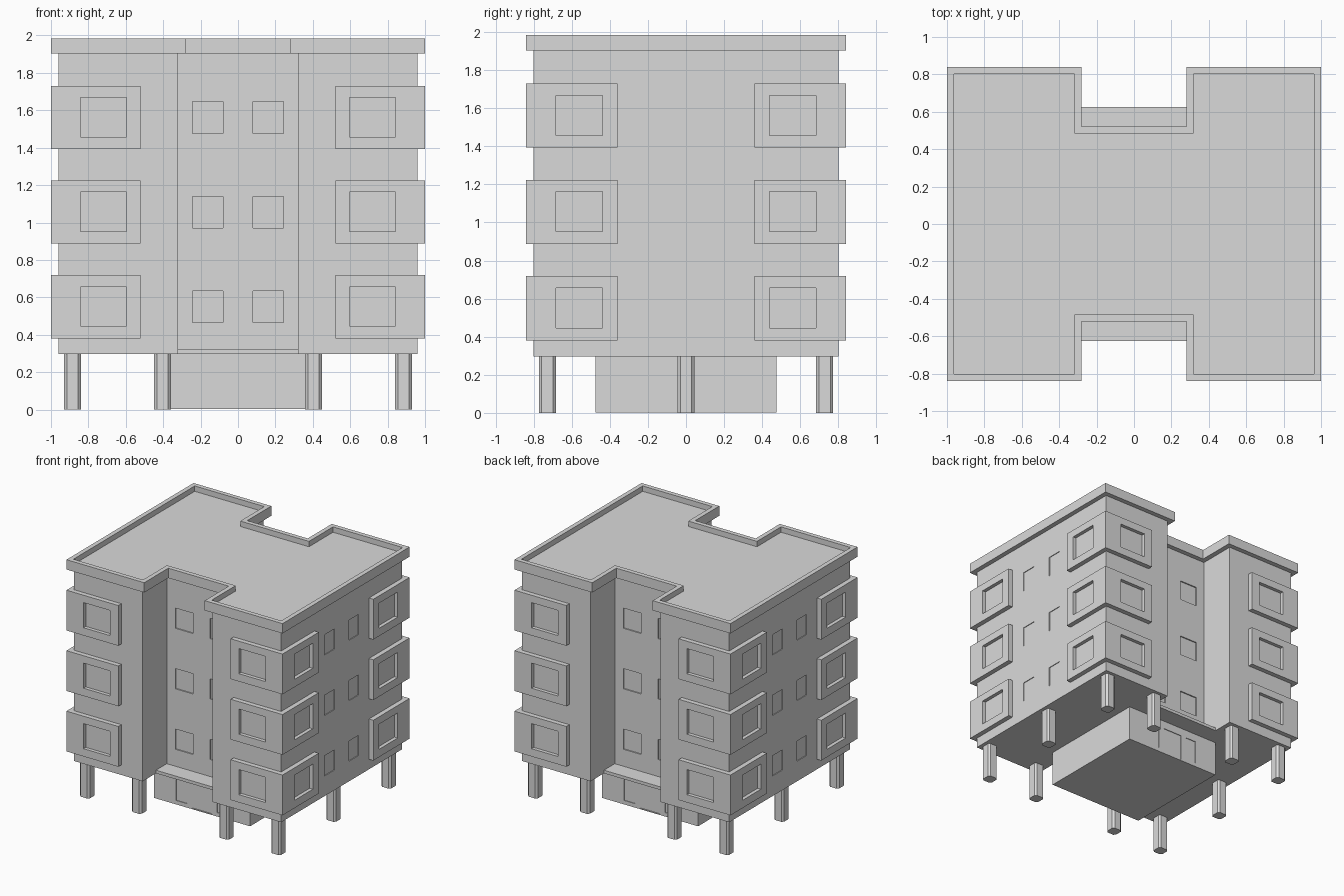
import bpy
import bmesh
from mathutils import Vector

if "Cube" in bpy.data.objects:
    bpy.data.objects.remove(bpy.data.objects["Cube"], do_unlink=True)

grey = bpy.data.materials.new("plain_grey")
grey.use_nodes = True
grey.diffuse_color = (0.7, 0.7, 0.7, 1)
grey.node_tree.nodes["Principled BSDF"].inputs["Base Color"].default_value = (0.7, 0.7, 0.7, 1)


def finish(name, bm):
    bmesh.ops.recalc_face_normals(bm, faces=bm.faces)
    mesh = bpy.data.meshes.new(name)
    bm.to_mesh(mesh)
    bm.free()
    mesh.materials.append(grey)
    obj = bpy.data.objects.new(name, mesh)
    bpy.context.collection.objects.link(obj)
    return obj


def add_box(bm, lo, hi):
    lo, hi = Vector(lo), Vector(hi)
    verts = bmesh.ops.create_cube(bm, size=1)["verts"]
    bmesh.ops.scale(bm, vec=hi - lo, verts=verts)
    bmesh.ops.translate(bm, vec=(lo + hi) / 2, verts=verts)


def boxes(name, spans):
    bm = bmesh.new()
    for lo, hi in spans:
        add_box(bm, lo, hi)
    return finish(name, bm)


def prism(outline, z0, z1):
    """Upright prism; returns the bmesh and its top face."""
    bm = bmesh.new()
    base = bm.faces.new([bm.verts.new((x, y, z0)) for x, y in outline])
    geom = bmesh.ops.extrude_face_region(bm, geom=[base], use_keep_orig=True)["geom"]
    top = [g for g in geom if isinstance(g, bmesh.types.BMFace)][0]
    bmesh.ops.translate(bm, vec=(0, 0, z1 - z0), verts=top.verts)
    bmesh.ops.recalc_face_normals(bm, faces=bm.faces)
    return bm, top


def h_outline(x, y, nx, ny):
    """Rectangle with a notch in the front and in the back."""
    half = [(-x, -y), (-nx, -y), (-nx, -ny), (nx, -ny), (nx, -y), (x, -y)]
    return half + [(-px, -py) for px, py in half]


def cut(target, spans):
    """Carve box recesses into the target."""
    cutter = boxes("recess_cutter", spans)
    mod = target.modifiers.new("recesses", "BOOLEAN")
    mod.operation = "DIFFERENCE"
    mod.solver = "EXACT"
    mod.object = cutter
    bpy.context.view_layer.objects.active = target
    bpy.ops.object.modifier_apply(modifier=mod.name)
    bpy.data.objects.remove(cutter, do_unlink=True)


def recess(axis, side, wall, depth, u, v, z0, z1):
    """Box that sinks into a wall facing +-x (axis 0) or +-y (axis 1)."""
    a, b = sorted((side * (wall - depth), side * (wall + 0.05)))
    u, v = sorted((u, v))
    if axis == 0:
        return (a, u, z0), (b, v, z1)
    return (u, a, z0), (v, b, z1)


SIDES = (-1, 1)
FLOORS = [0.381 + 0.506 * i for i in range(3)]

# Main block with small windows in the notches and on the sides
bm, _ = prism(h_outline(0.96, 0.8, 0.322, 0.482), 0.297, 1.925)
walls = finish("main_walls", bm)
spans = []
for z in FLOORS:
    for s in SIDES:
        for t in SIDES:
            spans.append(recess(1, s, 0.482, 0.01, t * 0.08, t * 0.243, z + 0.084, z + 0.253))
            spans.append(recess(0, s, 0.96, 0.006, t * 0.095, t * 0.225, z + 0.084, z + 0.253))
cut(walls, spans)

# Roof slab with a raised rim
bm, top = prism(h_outline(1, 0.84, 0.28, 0.522), 1.903, 1.985)
bmesh.ops.inset_region(bm, faces=[top], thickness=0.038, use_even_offset=True)
geom = bmesh.ops.extrude_face_region(bm, geom=[top])["geom"]
bmesh.ops.translate(bm, vec=(0, 0, -0.045),
                    verts=[g for g in geom if isinstance(g, bmesh.types.BMVert)])
bmesh.ops.delete(bm, geom=[top], context="FACES_ONLY")
finish("roof_with_rim", bm)

# Projecting corner bays, each with a deep window on both outer faces
for level, z in enumerate(FLOORS, 1):
    for sx in SIDES:
        for sy in SIDES:
            xs, ys = sorted((sx * 0.52, sx)), sorted((sy * 0.36, sy * 0.84))
            name = "corner_bay_%s_%s_%d" % ("left" if sx > 0 else "right",
                                            "back" if sy > 0 else "front", level)
            bay = boxes(name, [((xs[0], ys[0], z), (xs[1], ys[1], z + 0.337))])
            cut(bay, [recess(1, sy, 0.84, 0.03, sx * 0.596, sx * 0.842, z + 0.065, z + 0.275),
                      recess(0, sx, 1, 0.03, sy * 0.438, sy * 0.682, z + 0.065, z + 0.275)])

# Ground floor core with a door between two windows, front and back
core = boxes("ground_floor_core", [((-0.445, -0.476, 0.002), (0.445, 0.476, 0.31))])
spans = []
for s in SIDES:
    spans.append(recess(1, s, 0.476, 0.006, -0.09, 0.09, 0.01, 0.23))
    for t in SIDES:
        spans.append(recess(1, s, 0.476, 0.006, t * 0.14, t * 0.24, 0.035, 0.23))
cut(core, spans)

# Entrance canopies at the foot of the notches
for s, name in zip(SIDES, ("front_canopy", "back_canopy")):
    ys = sorted((s * 0.47, s * 0.625))
    boxes(name, [((-0.322, ys[0], 0.297), (0.322, ys[1], 0.323))])

# Columns with chamfered corners
h, c = 0.045, 0.03
section = [(h, -c), (h, c), (c, h), (-c, h), (-h, c), (-h, -c), (-c, -h), (c, -h)]
places = [(sx * 0.885, y) for sx in SIDES for y in (-0.728, 0, 0.728)]
places += [(sx * 0.404, sy * 0.728) for sx in SIDES for sy in SIDES]
for i, (x, y) in enumerate(places, 1):
    bm, _ = prism([(x + px, y + py) for px, py in section], 0, 0.305)
    finish("column_%d" % i, bm)
